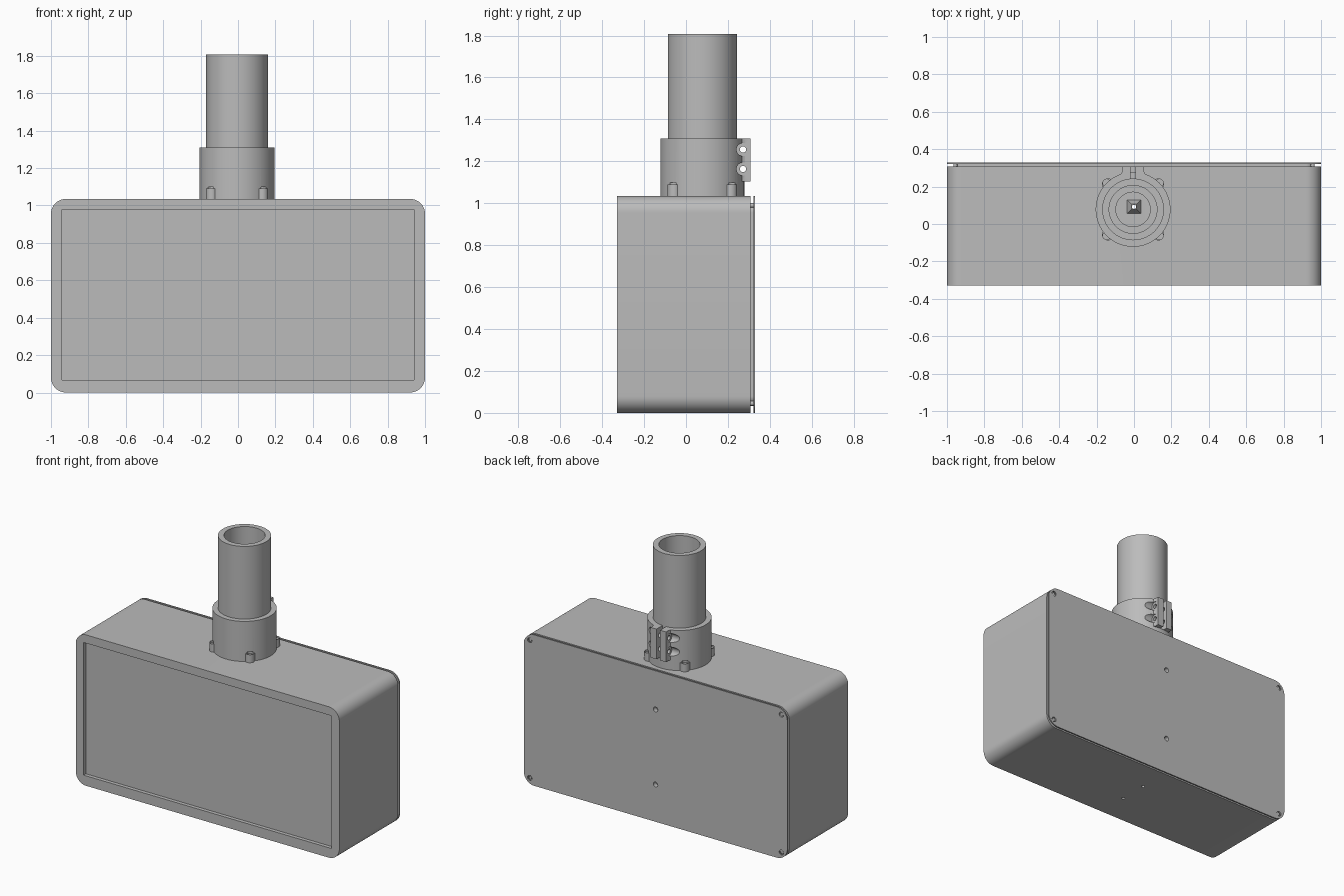
import bpy
import bmesh
from math import pi, sin, cos, radians
from mathutils import Matrix, Vector

if "Cube" in bpy.data.objects:
    bpy.data.objects.remove(bpy.data.objects["Cube"])

grey = bpy.data.materials.new("plain grey")
grey.use_nodes = True
colour = (0.5, 0.5, 0.5, 1)
grey.diffuse_color = colour
grey.node_tree.nodes["Principled BSDF"].inputs["Base Color"].default_value = colour

CX, CY = -0.005, 0.078   # post axis
TOP = 1.035              # top of the case
MID = TOP / 2


def finish(name, bm):
    bmesh.ops.recalc_face_normals(bm, faces=bm.faces)
    mesh = bpy.data.meshes.new(name)
    bm.to_mesh(mesh)
    bm.free()
    mesh.materials.append(grey)
    ob = bpy.data.objects.new(name, mesh)
    bpy.context.collection.objects.link(ob)
    return ob


def prism(name, points, low, high, axis="z"):
    """Extrude a flat outline along z, or an x-z outline along y."""
    bm = bmesh.new()
    place = (lambda a, b, c: (a, b, c)) if axis == "z" else (lambda a, b, c: (a, c, b))
    face = bm.faces.new([bm.verts.new(place(a, b, low)) for a, b in points])
    result = bmesh.ops.extrude_face_region(bm, geom=[face])
    verts = [g for g in result["geom"] if isinstance(g, bmesh.types.BMVert)]
    bmesh.ops.translate(bm, verts=verts, vec=place(0, 0, high - low))
    return finish(name, bm)


def slab(name, half_x, half_z, radius, y0, y1):
    """Upright slab with rounded corners, centred on the case."""
    points = []
    for quarter, (sx, sz) in enumerate([(1, 1), (-1, 1), (-1, -1), (1, -1)]):
        for i in range(13):
            a = (quarter + i / 12) * pi / 2
            points.append((sx * (half_x - radius) + radius * cos(a),
                           MID + sz * (half_z - radius) + radius * sin(a)))
    return prism(name, points, y0, y1, "y")


def rod(name, start, end, radius, end_radius=None, sides=64, turn=0):
    start, end = Vector(start), Vector(end)
    bm = bmesh.new()
    axis = end - start
    spin = axis.to_track_quat("Z", "Y").to_matrix().to_4x4()
    bmesh.ops.create_cone(bm, cap_ends=True, segments=sides, radius1=radius,
                          radius2=radius if end_radius is None else end_radius,
                          depth=axis.length,
                          matrix=Matrix.Translation((start + end) / 2) @ spin
                          @ Matrix.Rotation(turn, 4, "Z"))
    return finish(name, bm)


def post(name, z0, z1, radius):
    return rod(name, (CX, CY, z0), (CX, CY, z1), radius)


def block(name, x0, x1, y0, y1, z0, z1):
    return prism(name, [(x0, y0), (x1, y0), (x1, y1), (x0, y1)], z0, z1)


def combine(ob, tools, operation="DIFFERENCE"):
    """Apply each tool to the part, then discard the tool."""
    for tool in tools:
        mod = ob.modifiers.new("combine", "BOOLEAN")
        mod.operation, mod.solver, mod.object = operation, "EXACT", tool
        bpy.context.view_layer.objects.active = ob
        bpy.ops.object.modifier_apply(modifier=mod.name)
        bpy.data.objects.remove(tool)


# Hollow case with recessed front panel
case = slab("case", 1.0, MID, 0.08, -0.33, 0.308)
combine(case, [
    slab("cavity", 0.94, MID - 0.06, 0.03, -0.27, 0.4),
    block("front_recess", -0.94, 0.94, -0.4, -0.305, 0.068, 0.978),
    post("cable_opening", 0.9, 1.1, 0.092),
] + [rod("floor_hole", (0, y, -0.1), (0, y, 0.2), 0.011, sides=24) for y in (0.092, -0.108)])

# Tapered fastener seats on the floor, each with a clear hole
for y in (0.092, -0.108):
    seat = rod("floor_fastener_seat", (0, y, 0.055), (0, y, 0.11), 0.055, 0.02, 4, pi / 4)
    combine(seat, [rod("seat_hole", (0, y, 0), (0, y, 0.2), 0.011, sides=24)])

# Back lid, separated from the case by a narrow groove
lid = slab("back_lid", 1.0, MID, 0.08, 0.321, 0.33)
lip = slab("lid_lip", 0.96, MID - 0.04, 0.04, 0.29, 0.3215)
spots = [(sx * 0.955, MID + sz * (MID - 0.045)) for sx in (-1, 1) for sz in (-1, 1)]
spots += [(0, 0.255), (0, 0.77)]
for x, z in spots:
    combine(lid, [rod("screw_hole", (x, 0.31, z), (x, 0.36, z), 0.017, sides=32)])
    if x == 0:
        combine(lip, [rod("lip_hole", (x, 0.298, z), (x, 0.36, z), 0.017, sides=32)])
    else:
        rod("lid_screw", (x, 0.28, z), (x, 0.324, z), 0.011, sides=24)

# Clamp collar with lugs at its foot and a pair of ears behind
collar = post("clamp_collar", TOP - 0.005, 1.31, 0.2)
lugs = []
for sx in (-1, 1):
    for sy in (-1, 1):
        x, y = CX + sx * 0.135, CY + sy * 0.135
        lugs.append(rod("lug", (x, y, TOP - 0.005), (x, y, 1.09), 0.031, sides=32))
        lugs.append(rod("lug_web", (CX + sx * 0.1, CY + sy * 0.1, 1.06),
                        (x, y, 1.06), 0.028, sides=4, turn=pi / 4))
half = [(0.058, 0.307), (0.058, 0.282), (0.066, 0.264), (0.082, 0.253), (0.11, 0.24), (0.1, 0.22)]
outline = [(CX + x, y) for x, y in half] + [(CX - x, y) for x, y in reversed(half)]
combine(collar, lugs + [prism("ears", outline, 1.103, 1.31)], "UNION")

cuts = [post("bore", 1.0, 1.4, 0.1645),
        block("slit", CX - 0.014, CX + 0.014, 0.18, 0.4, 1.103, 1.4)]
for z in (1.163, 1.256):
    cuts.append(rod("bolt_hole", (-0.15, 0.272, z), (0.15, 0.272, z), 0.015, sides=32))
    for s in (-1, 1):
        cuts.append(rod("bolt_pocket", (CX + s * 0.056, 0.272, z),
                        (CX + s * 0.2, 0.272, z), 0.031, sides=32))
for sx in (-1, 1):
    for sy in (-1, 1):
        x, y = CX + sx * 0.142, CY + sy * 0.142
        cuts.append(rod("lug_screw_pocket", (x, y, 1.08), (x, y, 1.1), 0.02, sides=24))
combine(collar, cuts)

# Collar floor ring and the open pipe it holds
ring = post("collar_floor_ring", TOP - 0.005, 1.06, 0.166)
combine(ring, [post("ring_bore", 1.0, 1.1, 0.092)])
pipe = post("pipe", 1.055, 1.808, 0.165)
combine(pipe, [post("pipe_bore", 1.0, 1.9, 0.128)])

# Smooth round surfaces, crisp edges
for ob in bpy.context.scene.objects:
    ob.select_set(ob.type == "MESH")
bpy.context.view_layer.objects.active = case
bpy.ops.object.shade_smooth_by_angle(angle=radians(30))
